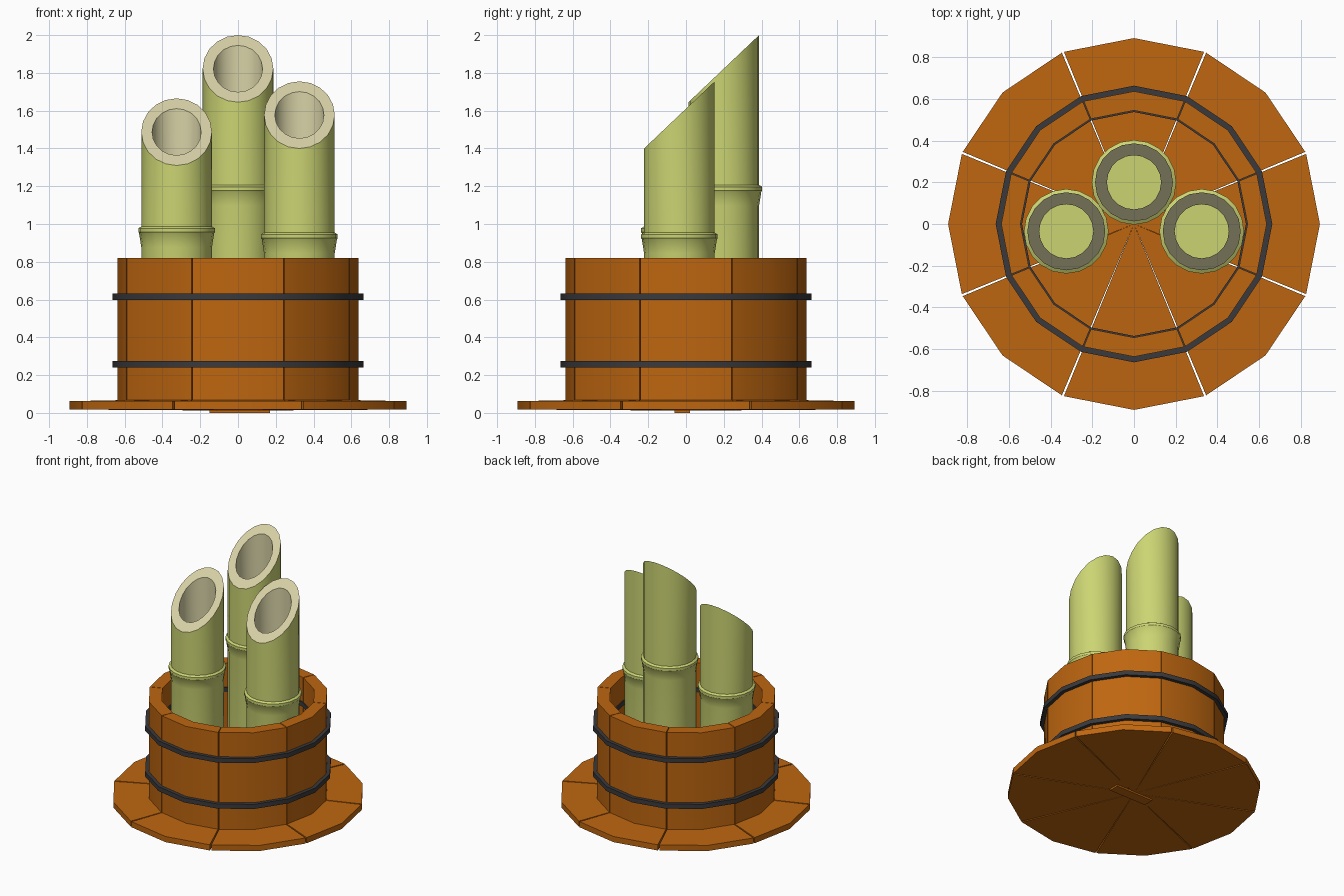
import bpy, bmesh, math
from math import sin, cos, radians

if "Cube" in bpy.data.objects:
    bpy.data.objects.remove(bpy.data.objects["Cube"])


def material(name, rgb):
    m = bpy.data.materials.new(name)
    m.diffuse_color = (*rgb, 1)
    m.use_nodes = True
    m.node_tree.nodes["Principled BSDF"].inputs["Base Color"].default_value = m.diffuse_color
    return m


WOOD = material("brown wood", (0.515, 0.133, 0.005))
IRON = material("dark iron", (0.042, 0.042, 0.046))
GREEN = material("bamboo green", (0.60, 0.66, 0.17))
CREAM = material("cut bamboo cream", (0.68, 0.64, 0.38))


def finish(bm, name, mats):
    bmesh.ops.recalc_face_normals(bm, faces=bm.faces)
    me = bpy.data.meshes.new(name)
    bm.to_mesh(me)
    bm.free()
    for m in mats:
        me.materials.append(m)
    ob = bpy.data.objects.new(name, me)
    bpy.context.collection.objects.link(ob)
    bpy.ops.object.select_all(action='DESELECT')
    ob.select_set(True)
    bpy.context.view_layer.objects.active = ob
    bpy.ops.object.shade_smooth_by_angle(angle=radians(30))
    return ob


def skin(bm, a, b, mat=0):
    """Join two closed vertex loops with quads."""
    n = len(a)
    for i in range(n):
        f = bm.faces.new((a[i], a[(i + 1) % n], b[(i + 1) % n], b[i]))
        f.material_index = mat


def slab(name, low, high, mat):
    """Solid between a lower and an upper outline."""
    bm = bmesh.new()
    a = [bm.verts.new(p) for p in low]
    b = [bm.verts.new(p) for p in high]
    skin(bm, a, b)
    bm.faces.new(a)
    bm.faces.new(b)
    bmesh.ops.triangulate(bm, faces=[f for f in bm.faces if len(f.verts) > 4])
    return finish(bm, name, [mat])


def polar(r, ang, z):
    return (r * cos(ang), r * sin(ang), z)


# Tub: eight wedge planks in the base and eight staves in the wall
for k in range(8):
    mid, half = radians(45 * k), radians(22.5)
    g = 0.006
    angs = (mid - half + g, mid, mid + half - g)
    low = [(0, 0, 0.012)] + [polar(0.892, a, 0.018) for a in angs]
    high = [(0, 0, 0.08)] + [polar(0.892, a, 0.062) for a in angs]
    slab(f"base_plank_{k + 1}", low, high, WOOD)

    g = 0.004
    angs = (mid - half + g, mid, mid + half - g)
    ring = [(0.637, a) for a in angs] + [(0.545, a) for a in reversed(angs)]
    slab(f"tub_stave_{k + 1}",
         [polar(r, a, 0.055) for r, a in ring],
         [polar(r, a, 0.82) for r, a in ring], WOOD)

# Small pad under the base
box = [(-0.15, -0.06), (0.17, -0.06), (0.17, 0.02), (-0.15, 0.02)]
slab("foot_pad", [(x, y, 0) for x, y in box], [(x, y, 0.02) for x, y in box], WOOD)

# Iron hoops running through the wall
for i, (z0, z1) in enumerate(((0.24, 0.276), (0.597, 0.632))):
    bm = bmesh.new()
    prof = [(0.537, z0), (0.664, z0), (0.664, z1), (0.537, z1)]
    loops = [[bm.verts.new(polar(r, radians(22.5 * s), z)) for s in range(16)]
             for r, z in prof]
    for j in range(4):
        skin(bm, loops[j], loops[(j + 1) % 4])
    finish(bm, f"hoop_{i + 1}", [IRON])

# Bamboo stems with a joint ring and a slanted hollow top
R, HOLE, SLOPE, SIDES = 0.187, 0.13, 0.95, 20


def stem(name, cx, cy, top, joint):
    bm = bmesh.new()
    zc = top - SLOPE * R
    # radius, height, slanted?, material of the band leading to it
    prof = [(R, 0.075, 0, 0), (R, joint - 0.09, 0, 0), (0.199, joint - 0.015, 0, 0),
            (0.203, joint - 0.01, 0, 0), (0.203, joint + 0.01, 0, 0),
            (R, joint + 0.02, 0, 0), (R, zc, 1, 0), (HOLE, zc, 1, 1),
            (HOLE, joint, 0, 1)]
    loops = []
    for r, z, slant, _ in prof:
        loop = []
        for s in range(SIDES):
            a = 2 * math.pi * s / SIDES
            x, y = r * cos(a), r * sin(a)
            loop.append(bm.verts.new((cx + x, cy + y, z + slant * SLOPE * y)))
        loops.append(loop)
    for j in range(1, len(prof)):
        skin(bm, loops[j - 1], loops[j], prof[j][3])
    bm.faces.new(loops[0])
    bm.faces.new(loops[-1])
    finish(bm, name, [GREEN, CREAM])


stem("bamboo_back", 0.0, 0.2, 2.0, 1.187)
stem("bamboo_left", -0.325, -0.035, 1.665, 0.967)
stem("bamboo_right", 0.325, -0.035, 1.755, 0.935)
